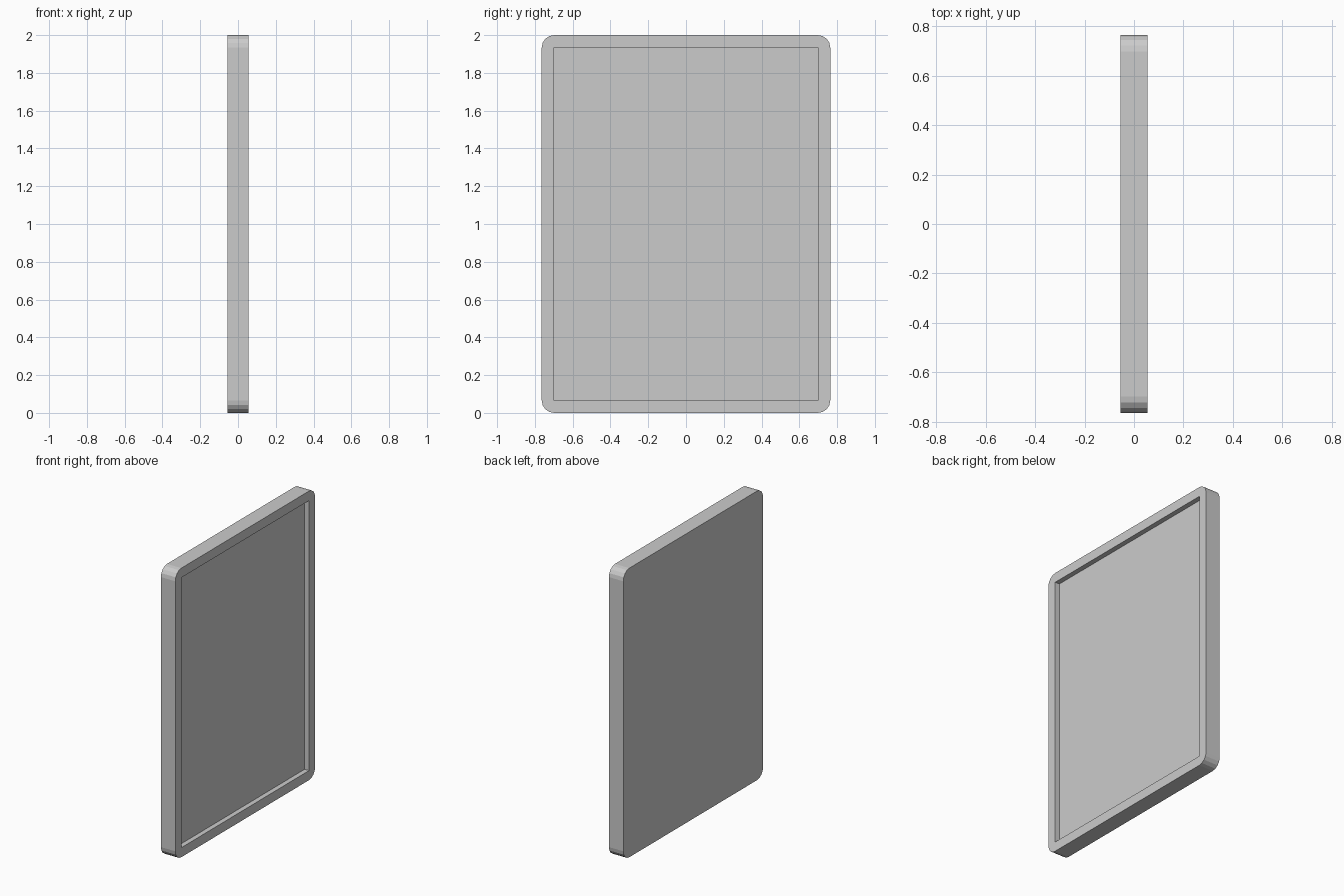
import bpy

if "Cube" in bpy.data.objects:
    bpy.data.objects.remove(bpy.data.objects["Cube"])

HALF_Y, HEIGHT, THICK = 0.764, 2.0, 0.11
BORDER, DEPTH = 0.066, 0.034


def box(name, lo, hi):
    size = [b - a for a, b in zip(lo, hi)]
    mid = [(a + b) / 2 for a, b in zip(lo, hi)]
    bpy.ops.mesh.primitive_cube_add(size=1)
    obj = bpy.context.object
    obj.name = name
    for v in obj.data.vertices:
        v.co = [m + c * s for m, c, s in zip(mid, v.co, size)]
    return obj


# Slab with its four outer corners rounded
panel = box("framed_panel", (-THICK / 2, -HALF_Y, 0), (THICK / 2, HALF_Y, HEIGHT))
weights = panel.data.attributes.new("bevel_weight_edge", 'FLOAT', 'EDGE')
for e in panel.data.edges:
    a, b = (panel.data.vertices[i].co for i in e.vertices)
    weights.data[e.index].value = 1.0 if abs(a.x - b.x) > 0.01 else 0.0
bevel = panel.modifiers.new("round_corners", 'BEVEL')
bevel.limit_method = 'WEIGHT'
bevel.width = BORDER
bevel.segments = 4

# Shallow square-cornered recess on the +x face
cutter = box("recess_cutter",
             (THICK / 2 - DEPTH, -HALF_Y + BORDER, BORDER),
             (THICK / 2 + 0.1, HALF_Y - BORDER, HEIGHT - BORDER))
cut = panel.modifiers.new("recess", 'BOOLEAN')
cut.operation = 'DIFFERENCE'
cut.solver = 'EXACT'
cut.object = cutter

# Apply the modifiers and discard the cutter
bpy.ops.object.select_all(action='DESELECT')
bpy.context.view_layer.objects.active = panel
panel.select_set(True)
for m in list(panel.modifiers):
    bpy.ops.object.modifier_apply(modifier=m.name)
bpy.data.objects.remove(cutter)
